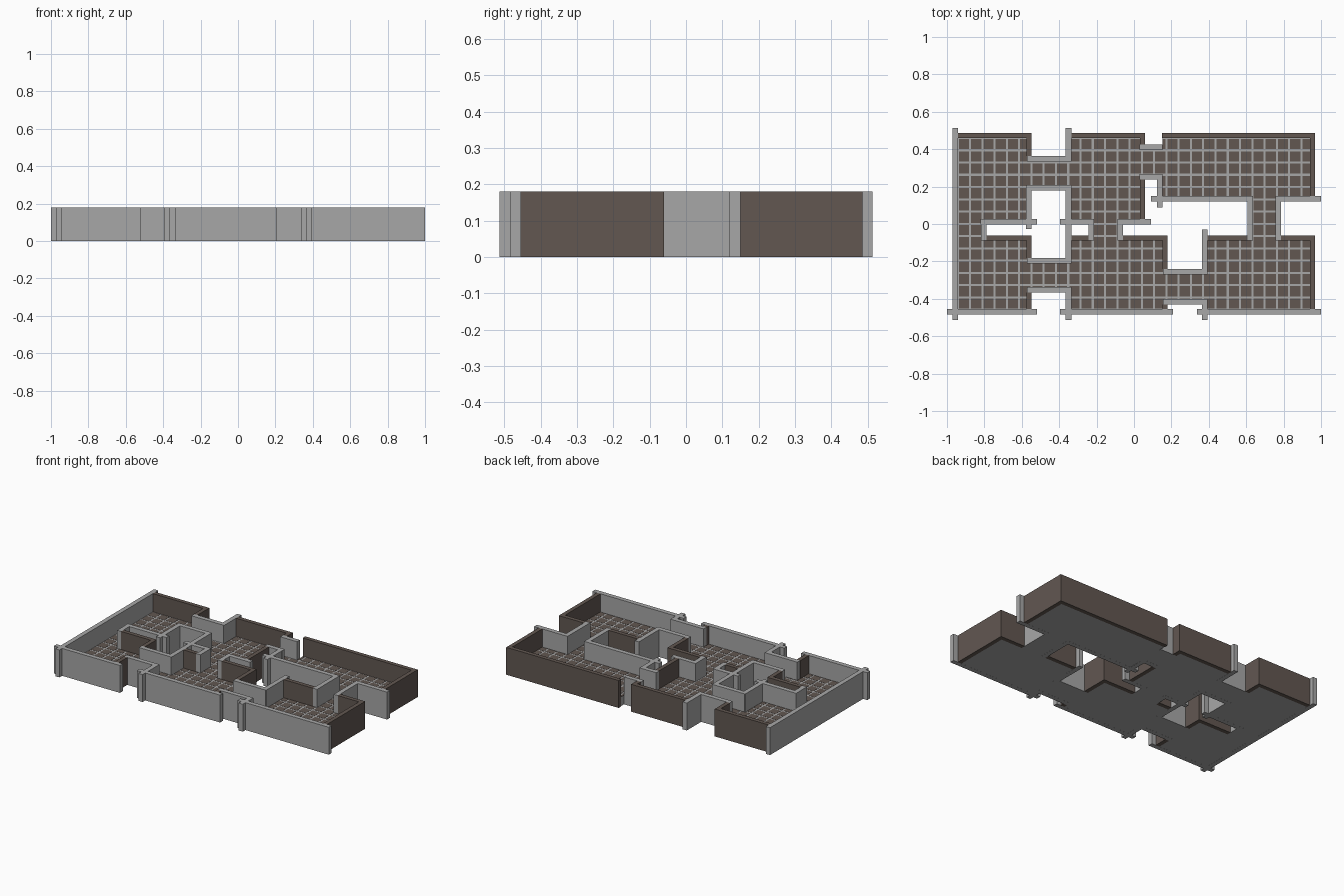
import bpy, bmesh, math

H = 0.18          # wall height
PITCH = 0.0656    # floor tile pitch
GAP = 0.0055      # half joint width
FLOOR = 0.06      # floor slab thickness


def material(name, rgb):
    m = bpy.data.materials.new(name)
    m.diffuse_color = (*rgb, 1)
    return m


GREY = material("stone grey", (0.39, 0.39, 0.39))
BROWN = material("dark brown", (0.122, 0.096, 0.083))


def box(bm, x0, x1, y0, y1, z0, z1):
    vs = bmesh.ops.create_cube(bm, size=1)["verts"]
    for v in vs:
        v.co.x = x1 if v.co.x > 0 else x0
        v.co.y = y1 if v.co.y > 0 else y0
        v.co.z = z1 if v.co.z > 0 else z0


def finish(bm, name, mat):
    me = bpy.data.meshes.new(name)
    bm.to_mesh(me)
    bm.free()
    me.materials.append(mat)
    bpy.context.collection.objects.link(bpy.data.objects.new(name, me))


def walls(name, mat, t, along_x, along_y):
    """along_x: (y, x0, x1) walls; along_y: (x, y0, y1) walls."""
    bm = bmesh.new()
    for y, a, b in along_x:
        box(bm, a, b, y - t / 2, y + t / 2, 0, H)
    for x, a, b in along_y:
        box(bm, x - t / 2, x + t / 2, a, b, 0, H)
    finish(bm, name, mat)


# grey walls of rooms and passages, with overshooting ends
walls("grey_wall", GREY, 0.03, [
    (-.47, -1, -.519), (-.47, -.396, .209), (-.47, .336, 1),      # front
    (.012, -.82, -.519), (.012, -.396, -.215), (.012, -.088, .09),
    (.135, .09, .636), (.135, .757, 1),
    (.349, -.573, -.338), (.194, -.573, -.338),                   # passages
    (.41, .03, .153), (.252, .03, .153),
    (-.197, -.573, -.338), (-.352, -.573, -.338),
    (-.256, .154, .391), (-.416, .154, .391),
], [
    (-.955, -.513, .513),                                         # left side
    (-.35, .335, .513), (-.35, -.028, .207), (-.35, -.21, .025),
    (-.35, -.513, -.338), (-.562, -.028, .207),
    (.137, .089, .266), (.379, -.269, -.03), (.379, -.513, -.403),
    (-.804, -.087, .025), (-.228, -.087, .025), (-.073, -.087, .025),
    (.621, -.087, .148), (.772, -.087, .148),
])

# brown back and right walls of the rooms
walls("brown_wall", BROWN, 0.027, [
    (.472, -.94, -.549), (.472, -.335, .059), (.472, .15, .968),
    (-.074, -.789, -.549), (-.074, -.335, -.243), (-.074, -.058, .178),
    (-.074, .394, .606), (-.074, .787, .968),
], [
    (-.562, .364, .459), (.045, .425, .459), (.045, .027, .237),
    (.954, .15, .459), (-.562, -.182, -.087), (-.562, -.455, -.367),
    (.165, -.241, -.087), (.165, -.455, -.431), (.954, -.455, -.087),
])

# floor areas: x0, x1, y0, y1
rooms = [(-.95, -.562, .012, .465), (-.35, .045, .012, .465),
         (.153, .954, .135, .465), (-.95, -.562, -.47, -.08),
         (-.35, .165, -.47, -.08), (.379, .954, -.47, -.08)]
passages = [(-.562, -.35, .194, .349), (.045, .153, .252, .41),
            (-.562, -.35, -.352, -.197), (.165, .379, -.416, -.256),
            (-.95, -.804, -.08, .012), (-.228, -.073, -.08, .012),
            (.621, .772, -.08, .135)]

base, tiles = bmesh.new(), bmesh.new()
for x0, x1, y0, y1 in rooms + passages:
    box(base, x0, x1, y0, y1, 0.0004, FLOOR)
    # tiles on one shared grid, clipped to each area
    for i in range(30):
        a = max(x0, -.942 + i * PITCH + GAP)
        b = min(x1, -.942 + (i + 1) * PITCH - GAP)
        for j in range(15):
            c = max(y0, .46 - (j + 1) * PITCH + GAP)
            d = min(y1, .46 - j * PITCH - GAP)
            if b - a > .002 and d - c > .002:
                box(tiles, a, b, c, d, FLOOR - 0.001, FLOOR + 0.001)
finish(base, "floor_base", GREY)
finish(tiles, "floor_tiles", BROWN)
